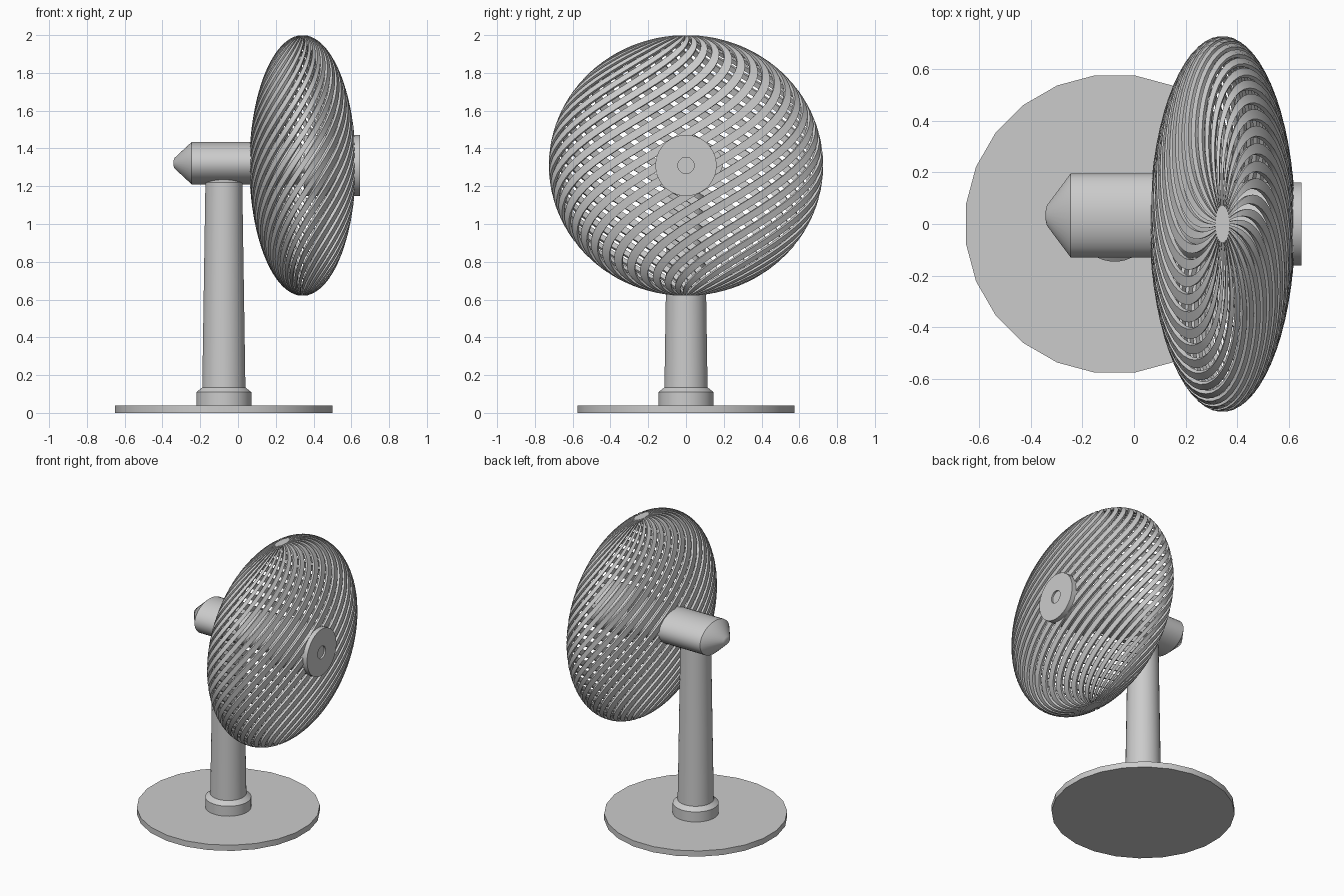
import bpy, bmesh, math
from mathutils import Vector

if "Cube" in bpy.data.objects:
    bpy.data.objects.remove(bpy.data.objects["Cube"])


def finish(name, bm, smooth=35):
    bmesh.ops.recalc_face_normals(bm, faces=bm.faces)
    me = bpy.data.meshes.new(name)
    bm.to_mesh(me)
    bm.free()
    ob = bpy.data.objects.new(name, me)
    bpy.context.collection.objects.link(ob)
    if smooth:
        bpy.ops.object.select_all(action='DESELECT')
        ob.select_set(True)
        bpy.context.view_layer.objects.active = ob
        bpy.ops.object.shade_smooth_by_angle(angle=math.radians(smooth))
    return ob


def lathe(name, profile, centre, sides=32, axis='Z', scale=(1, 1), smooth=35):
    """Revolve (radius, height) points about Z or X, closing both ends."""
    bm = bmesh.new()
    rings = []
    for r, h in profile:
        ring = []
        for i in range(sides):
            a = 2 * math.pi * (i + 0.5) / sides
            u, v = r * math.cos(a) * scale[0], r * math.sin(a) * scale[1]
            p = (u, v, h) if axis == 'Z' else (h, u, v)
            ring.append(bm.verts.new(Vector(p) + Vector(centre)))
        rings.append(ring)
    for a, b in zip(rings, rings[1:]):
        for i in range(sides):
            j = (i + 1) % sides
            bm.faces.new((a[i], a[j], b[j], b[i]))
    bm.faces.new(rings[0])
    bm.faces.new(rings[-1])
    return finish(name, bm, smooth)


# Stand: flat disc, collar and tapered column
PX = -0.075
lathe("base_disc", [(0.58, 0), (0.58, 0.04)], (PX, 0, 0), sides=24)
lathe("column_collar", [(0.146, 0.035), (0.146, 0.11), (0.115, 0.135)], (PX, 0, 0))
lathe("column", [(0.115, 0.12), (0.098, 1.22), (0.065, 1.24)], (PX, 0, 0))

# Motor housing: oval barrel with a blunt cone at the back
lathe("motor_housing", [(0.1, -0.342), (0.24, -0.337), (1, -0.245), (1, 0.33)],
      (0, 0.033, 1.322), axis='X', scale=(0.163, 0.113))

# Hub through the front of the cage, with a small recess in its face
lathe("motor_shaft", [(0.043, 0.3), (0.043, 0.4)], (0, 0, 1.31), axis='X')
lathe("front_hub", [(0.162, 0.35), (0.162, 0.647), (0.043, 0.647),
                    (0.043, 0.635)], (0, 0, 1.31), axis='X')

# Cage: twisted ribbons on a flattened ellipsoid
CENTRE = Vector((0.342, 0, 1.31))
RADII = (0.282, 0.727, 0.69)
BANDS, STEPS, TWIST, FILL = 32, 48, 3.3, 0.6
POLE = 0.09


def cage_point(lat, lon, inset):
    lon += 0.5 * TWIST * math.sin(lat)
    p = Vector((math.cos(lat) * math.cos(lon), math.cos(lat) * math.sin(lon),
                math.sin(lat)))
    n = Vector((p[k] / RADII[k] for k in range(3))).normalized()
    q = Vector((p[k] * RADII[k] for k in range(3)))
    return CENTRE + q - n * inset


bm = bmesh.new()
for b in range(BANDS):
    lon = 2 * math.pi * b / BANDS
    half = math.pi / BANDS * FILL
    prev = None
    for s in range(STEPS + 1):
        lat = (-math.pi / 2 + POLE) + (math.pi - 2 * POLE) * s / STEPS
        sec = [bm.verts.new(cage_point(lat, lon + d, t)) for d, t in
               ((-half, 0), (half, 0), (half, 0.016), (-half, 0.016))]
        if prev:
            for i in range(4):
                j = (i + 1) % 4
                bm.faces.new((prev[i], prev[j], sec[j], sec[i]))
        else:
            bm.faces.new(sec)
        prev = sec
    bm.faces.new(prev)
finish("cage_ribbons", bm)

# Small oval caps where the ribbons meet
c = math.sin(POLE + 0.01)
for name, z in (("cage_top_cap", 1.988), ("cage_bottom_cap", 0.622)):
    lathe(name, [(c, 0), (c, 0.01)], (CENTRE.x, 0, z), scale=RADII[:2])
